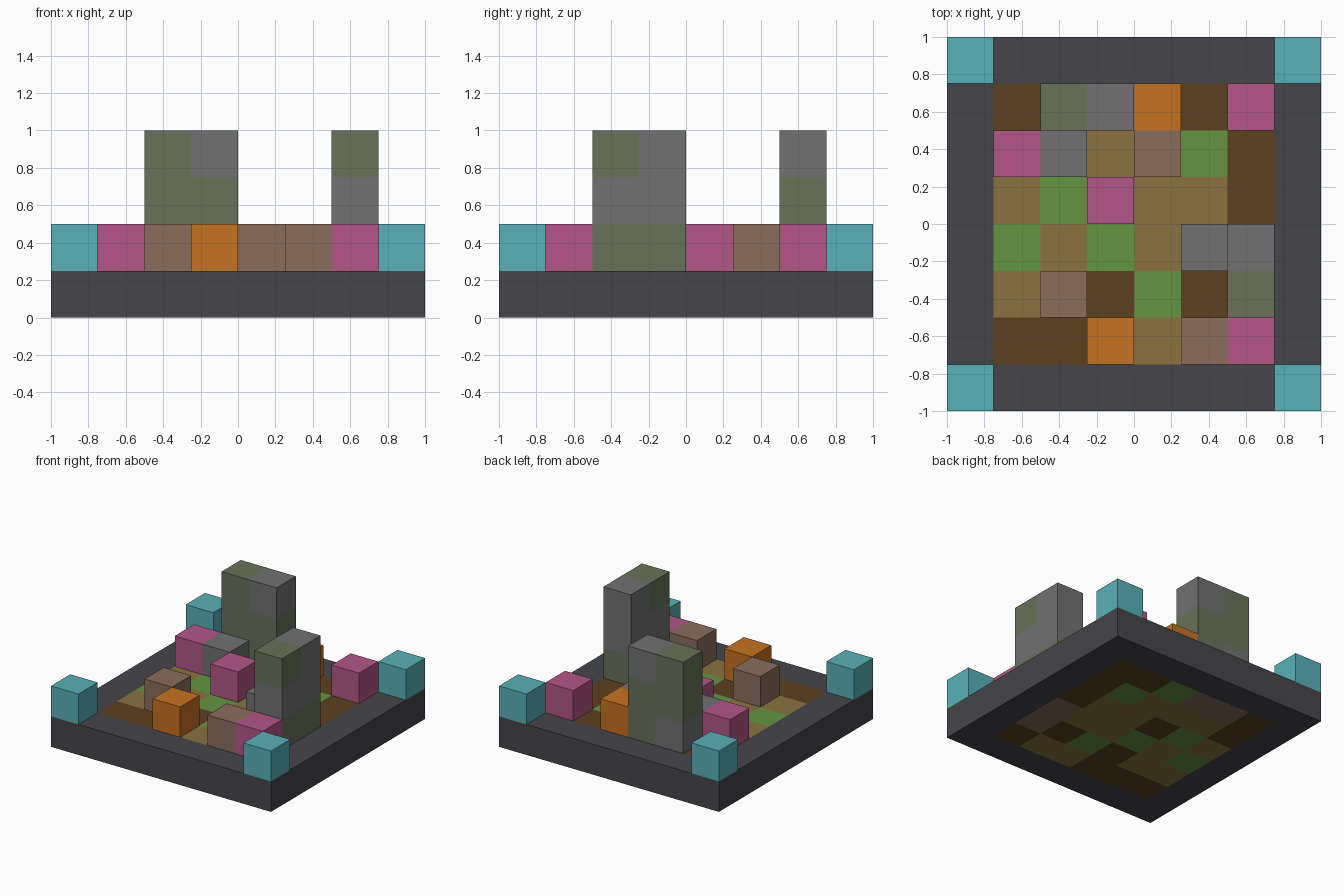
import bpy
import bmesh
from mathutils import Vector

cube = bpy.data.objects.get("Cube")
if cube:
    bpy.data.objects.remove(cube, do_unlink=True)

N, S = 8, 0.25

# Flat colours, one key letter each
COLOURS = {
    "K": ("charcoal", "46454A"),
    "C": ("cyan", "58B1B8"),
    "D": ("dark_brown", "5C4020"),
    "T": ("tan", "8A7240"),
    "G": ("green", "649441"),
    "P": ("pink", "B45687"),
    "O": ("orange", "C67222"),
    "U": ("taupe", "8A6D5C"),
    "S": ("grey", "717171"),
    "M": ("moss", "687259"),
}


def linear(c):
    return c / 12.92 if c <= 0.04045 else ((c + 0.055) / 1.055) ** 2.4


def make_material(name, code):
    rgb = [linear(int(code[i:i + 2], 16) / 255) for i in (0, 2, 4)]
    m = bpy.data.materials.new(name)
    m.use_nodes = True
    m.diffuse_color = (*rgb, 1)
    bsdf = m.node_tree.nodes["Principled BSDF"]
    bsdf.inputs["Base Color"].default_value = (*rgb, 1)
    bsdf.inputs["Roughness"].default_value = 0.9
    return m


MATS = {k: make_material(*v) for k, v in COLOURS.items()}

# Layouts of the inner field, back row first, left to right along x
FLOOR = ["DUUGDD",
         "DTTTGD",
         "TGDTTD",
         "GTGTTU",
         "TTDGDU",
         "DDDTTD"]
BLOCKS = ["...O.P",
          "PS.U..",
          "..P...",
          "....S.",
          ".U....",
          "..O.UP"]

parts = {}


def add(part, x, y, z, key):
    parts.setdefault(part, {})[(x, y, z)] = key


def add_layout(part, rows, z):
    for r, row in enumerate(rows):
        for c, key in enumerate(row):
            if key != ".":
                add(part, c + 1, N - 2 - r, z, key)


def add_column(part, x, y, keys):
    for z, key in enumerate(keys, start=1):
        add(part, x, y, z, key)


# Border frame and corner posts
for i in range(N):
    for j in range(N):
        if i in (0, N - 1) or j in (0, N - 1):
            add("border_frame", i, j, 0, "K")
        if i in (0, N - 1) and j in (0, N - 1):
            add("corner_posts", i, j, 1, "C")

# Ground patches and low blocks
add_layout("ground_floor", FLOOR, 0)
add_layout("low_blocks", BLOCKS, 1)

# Two towers, colours listed from the bottom up
add_column("back_tower", 2, 6, "SMM")
add_column("back_tower", 3, 6, "MMS")
add_column("side_tower", 6, 2, "MSM")
add_column("side_tower", 6, 3, "MSS")

solid = {cell for cells in parts.values() for cell in cells}


def build(name, cells):
    """Make one object from cubes, leaving out faces hidden by neighbours."""
    keys = sorted(set(cells.values()))
    bm = bmesh.new()
    for cell, key in cells.items():
        centre = Vector(((cell[0] + 0.5) * S - 1,
                         (cell[1] + 0.5) * S - 1,
                         (cell[2] + 0.5) * S))
        for axis in range(3):
            for side in (-1, 1):
                normal = Vector((0, 0, 0))
                normal[axis] = side
                if tuple(int(a + b) for a, b in zip(cell, normal)) in solid:
                    continue
                u = Vector((0, 0, 0))
                u[(axis + 1) % 3] = 1
                v = normal.cross(u)
                corners = [normal + a * u + b * v
                           for a, b in ((-1, -1), (1, -1), (1, 1), (-1, 1))]
                face = bm.faces.new([bm.verts.new(centre + p * S / 2)
                                     for p in corners])
                face.material_index = keys.index(key)
    bmesh.ops.remove_doubles(bm, verts=bm.verts, dist=0.001)
    mesh = bpy.data.meshes.new(name)
    bm.to_mesh(mesh)
    bm.free()
    for key in keys:
        mesh.materials.append(MATS[key])
    obj = bpy.data.objects.new(name, mesh)
    bpy.context.collection.objects.link(obj)


for part, cells in parts.items():
    build(part, cells)
